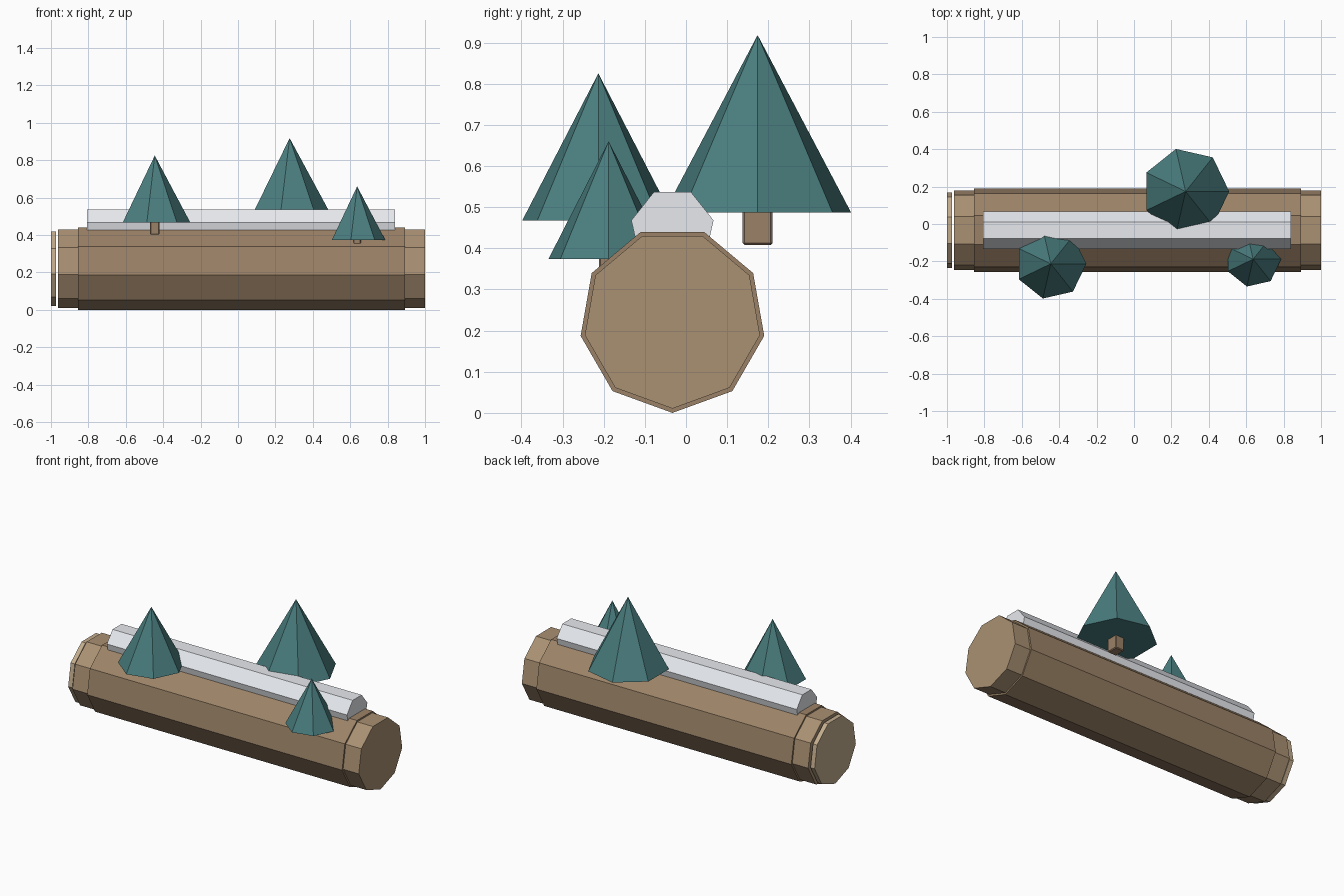
import bpy, bmesh
from math import pi, sin, cos

if "Cube" in bpy.data.objects:
    bpy.data.objects.remove(bpy.data.objects["Cube"])


def material(name, rgb):
    m = bpy.data.materials.new(name)
    m.diffuse_color = (*rgb, 1)
    m.use_nodes = True
    m.node_tree.nodes["Principled BSDF"].inputs["Base Color"].default_value = m.diffuse_color
    return m


bark = material("bark", (0.33, 0.225, 0.135))
end_wood = material("end_wood", (0.40, 0.28, 0.17))
cut_wood = material("cut_wood", (0.55, 0.42, 0.27))
snow_white = material("snow_white", (0.80, 0.82, 0.86))
needles = material("needles", (0.07, 0.21, 0.215))
trunk_wood = material("trunk_wood", (0.33, 0.22, 0.14))


def finish(name, bm, mat):
    bmesh.ops.recalc_face_normals(bm, faces=bm.faces)
    me = bpy.data.meshes.new(name)
    bm.to_mesh(me)
    bm.free()
    me.materials.append(mat)
    ob = bpy.data.objects.new(name, me)
    bpy.context.collection.objects.link(ob)
    return ob


def prism_x(name, sides, radius, x0, x1, y, z, start, mat):
    """Regular prism along x; start is the first corner angle measured from straight down."""
    bm = bmesh.new()
    angles = [start + 2 * pi * i / sides for i in range(sides)]
    face = bm.faces.new([bm.verts.new((x0, y + radius * sin(a), z - radius * cos(a))) for a in angles])
    new = bmesh.ops.extrude_face_region(bm, geom=[face], use_keep_orig=True)["geom"]
    bmesh.ops.translate(bm, vec=(x1 - x0, 0, 0),
                        verts=[v for v in new if isinstance(v, bmesh.types.BMVert)])
    return finish(name, bm, mat)


def tree(i, x, y, z0, z1, r):
    # seven-sided foliage cone
    bm = bmesh.new()
    base = [bm.verts.new((x + r * cos(2 * pi * k / 7), y + r * sin(2 * pi * k / 7), z0)) for k in range(7)]
    tip = bm.verts.new((x, y, z1))
    bm.faces.new(base)
    for k in range(7):
        bm.faces.new((base[k], base[(k + 1) % 7], tip))
    finish(f"tree_foliage_{i}", bm, needles)

    # small boxed trunk with softened edges
    bm = bmesh.new()
    bottom, top = z0 - 0.34 * r, z0 + 0.1 * r
    bmesh.ops.create_cube(bm, size=1)
    bmesh.ops.scale(bm, vec=(0.26 * r, 0.31 * r, top - bottom), verts=bm.verts)
    bmesh.ops.translate(bm, vec=(x, y, (top + bottom) / 2), verts=bm.verts)
    bmesh.ops.bevel(bm, geom=bm.edges[:], offset=0.02 * r, segments=1, affect='EDGES')
    finish(f"tree_trunk_{i}", bm, trunk_wood)


# nine-sided log, end caps and cut disc
LY, LZ = -0.033, 0.2265
prism_x("log_body", 9, 0.2265, -0.855, 0.893, LY, LZ, 0, bark)
prism_x("log_cap_left", 9, 0.216, -0.963, -0.855, LY, LZ, 0, end_wood)
prism_x("log_cap_right", 9, 0.216, 0.893, 1.0, LY, LZ, 0, end_wood)
prism_x("log_cut_disc", 9, 0.205, -1.0, -0.972, LY, LZ, 0, cut_wood)

# seven-sided snow strip sunk into the top of the log
prism_x("snow_strip", 7, 0.1025, -0.806, 0.84, LY, 0.445, 0, snow_white)

# trees
tree(1, -0.445, -0.213, 0.467, 0.825, 0.19)
tree(2, 0.276, 0.174, 0.487, 0.918, 0.233)
tree(3, 0.637, -0.188, 0.374, 0.66, 0.15)
